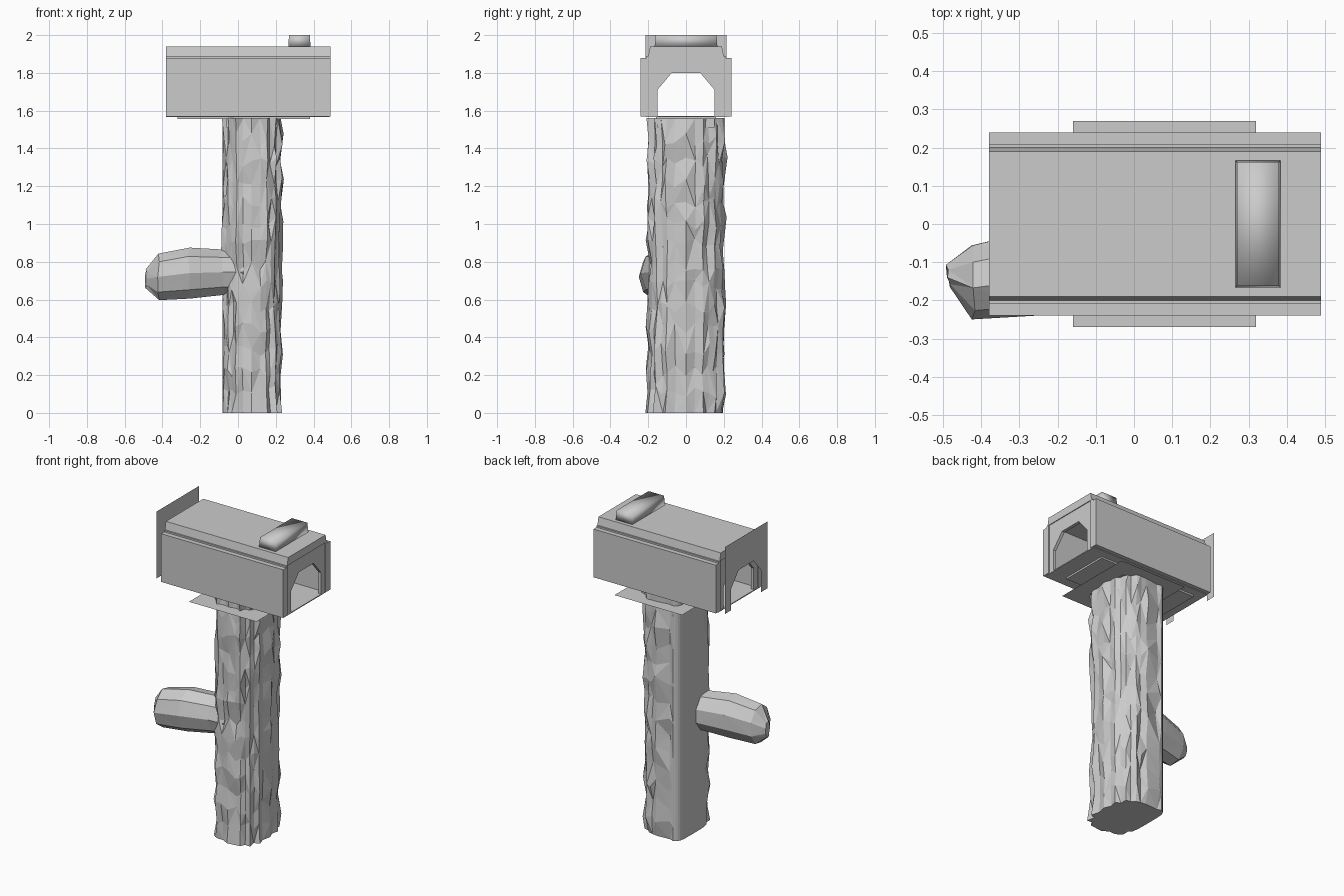
import bpy, bmesh, math, random

if "Cube" in bpy.data.objects:
    bpy.data.objects.remove(bpy.data.objects["Cube"])

random.seed(7)
grey = bpy.data.materials.new("plain_grey")
grey.diffuse_color = (0.6, 0.6, 0.6, 1)
grey.use_nodes = True
grey.node_tree.nodes["Principled BSDF"].inputs["Base Color"].default_value = grey.diffuse_color


def make(name, verts, faces, tri=False):
    me = bpy.data.meshes.new(name)
    me.from_pydata(verts, [], faces)
    bm = bmesh.new()
    bm.from_mesh(me)
    if tri:
        bmesh.ops.triangulate(bm, faces=bm.faces[:])
    bmesh.ops.recalc_face_normals(bm, faces=bm.faces[:])
    bm.to_mesh(me)
    bm.free()
    me.materials.append(grey)
    ob = bpy.data.objects.new(name, me)
    bpy.context.collection.objects.link(ob)
    return ob


def box(name, x, y, z, tx=0.0, ty=0.0):
    """Box whose top narrows by tx and ty on each side."""
    v = [(x[0], y[0], z[0]), (x[1], y[0], z[0]), (x[1], y[1], z[0]), (x[0], y[1], z[0]),
         (x[0] + tx, y[0] + ty, z[1]), (x[1] - tx, y[0] + ty, z[1]),
         (x[1] - tx, y[1] - ty, z[1]), (x[0] + tx, y[1] - ty, z[1])]
    f = [(3, 2, 1, 0), (4, 5, 6, 7)] + [(i, (i + 1) % 4, 4 + (i + 1) % 4, 4 + i) for i in range(4)]
    return make(name, v, f)


def loft(name, rings):
    n = len(rings[0])
    v = [p for r in rings for p in r]
    f = [tuple(range(n))[::-1], tuple(range(len(v) - n, len(v)))]
    for j in range(len(rings) - 1):
        for i in range(n):
            a, b = j * n + i, j * n + (i + 1) % n
            c, d = a + n, b + n
            # alternate the diagonals for a chipped bark look
            f += [(a, b, d), (a, d, c)] if (i + j) % 2 else [(a, b, c), (b, d, c)]
    return make(name, v, f, tri=True)


def arch_wall(name, x, half, top, thick=0.0):
    """Wall across x with a chamfered arch cut out."""
    prof = [(-half, 1.57), (-half, top), (half, top), (half, 1.57), (0.152, 1.57),
            (0.152, 1.71), (0.075, 1.80), (-0.075, 1.80), (-0.152, 1.71), (-0.152, 1.57)]
    n = len(prof)
    v = [(x, y, z) for y, z in prof]
    f = [tuple(range(n))]
    if thick:
        v += [(x + thick, y, z) for y, z in prof]
        f += [tuple(range(n, 2 * n))[::-1]]
        f += [(i, (i + 1) % n, n + (i + 1) % n, n + i) for i in range(n)]
    return make(name, v, f)


# bark-covered trunk: round with one sharp corner at back left, flat left side
N, R = 32, 15
rings = []
for j in range(R):
    z = 1.56 * j / (R - 1)
    ring = []
    for i in range(N):
        a = 2 * math.pi * i / N
        c, s = math.cos(a), math.sin(a)
        p = (0.85 if c > 0 else 0.3) if s > 0 else 0.72
        x = 0.155 * math.copysign(abs(c) ** p, c)
        y = 0.2 * math.copysign(abs(s) ** p, s)
        flat = c < -0.3 and s > -0.35
        k = 1.0
        if not flat:
            # vertical ridges and grooves, broken up by noise and slow bulges
            k += 0.035 * (-1) ** i + random.uniform(-0.06, 0.07)
            k += 0.03 * math.cos((z - 1.24) * 29 + 2 * s)
        zz = z if j in (0, R - 1) else z + random.uniform(-0.035, 0.035)
        ring.append((0.072 + x * k, max(-0.215, min(0.22, y * k)), zz))
    rings.append(ring)
loft("trunk", rings)

# cut branch stub on the left: x, centre y, centre z, radius y, radius z
stub = [(0.03, -0.075, 0.745, 0.11, 0.12), (-0.08, -0.085, 0.745, 0.11, 0.122),
        (-0.26, -0.125, 0.74, 0.115, 0.137), (-0.42, -0.15, 0.72, 0.10, 0.125),
        (-0.487, -0.135, 0.71, 0.03, 0.05)]
rings = []
for x, cy, cz, ry, rz in stub:
    rings.append([(x + random.uniform(-0.006, 0.006),
                   cy + ry * math.cos(2 * math.pi * (i + 0.5) / 9),
                   cz + rz * math.sin(2 * math.pi * (i + 0.5) / 9)) for i in range(9)])
loft("branch_stub", rings)

# mounting pieces between trunk and box
box("post_cap", (-0.06, 0.21), (-0.15, 0.15), (1.51, 1.57))
make("mounting_plate", [(-0.16, -0.27, 1.512), (0.32, -0.27, 1.512),
                        (0.32, 0.27, 1.512), (-0.16, 0.27, 1.512)], [(0, 1, 2, 3)])
box("base_panel", (-0.32, 0.38), (-0.16, 0.16), (1.555, 1.568))

# hollow box body
box("box_floor", (-0.38, 0.485), (-0.215, 0.215), (1.566, 1.572))
for s, side in ((-1, "front"), (1, "back")):
    box("side_panel_" + side, (-0.38, 0.49), sorted((s * 0.21, s * 0.24)), (1.57, 1.88))
    box("eave_strip_" + side, (-0.38, 0.49), sorted((s * 0.19, s * 0.21)), (1.57, 1.89))
box("box_roof", (-0.38, 0.49), (-0.2, 0.2), (1.89, 1.94), 0, 0.01)
arch_wall("right_end_wall", 0.465, 0.2, 1.89, 0.02)
arch_wall("left_end_wall", -0.375, 0.2, 1.89, 0.02)

# thin arched plate standing off the left end
arch_wall("left_arch_plate", -0.428, 0.215, 2.0)

# raised block on the roof, softly shaded
block = box("roof_block", (0.266, 0.384), (-0.166, 0.166), (1.94, 2.0), 0.004, 0.004)
block.data.shade_smooth()
